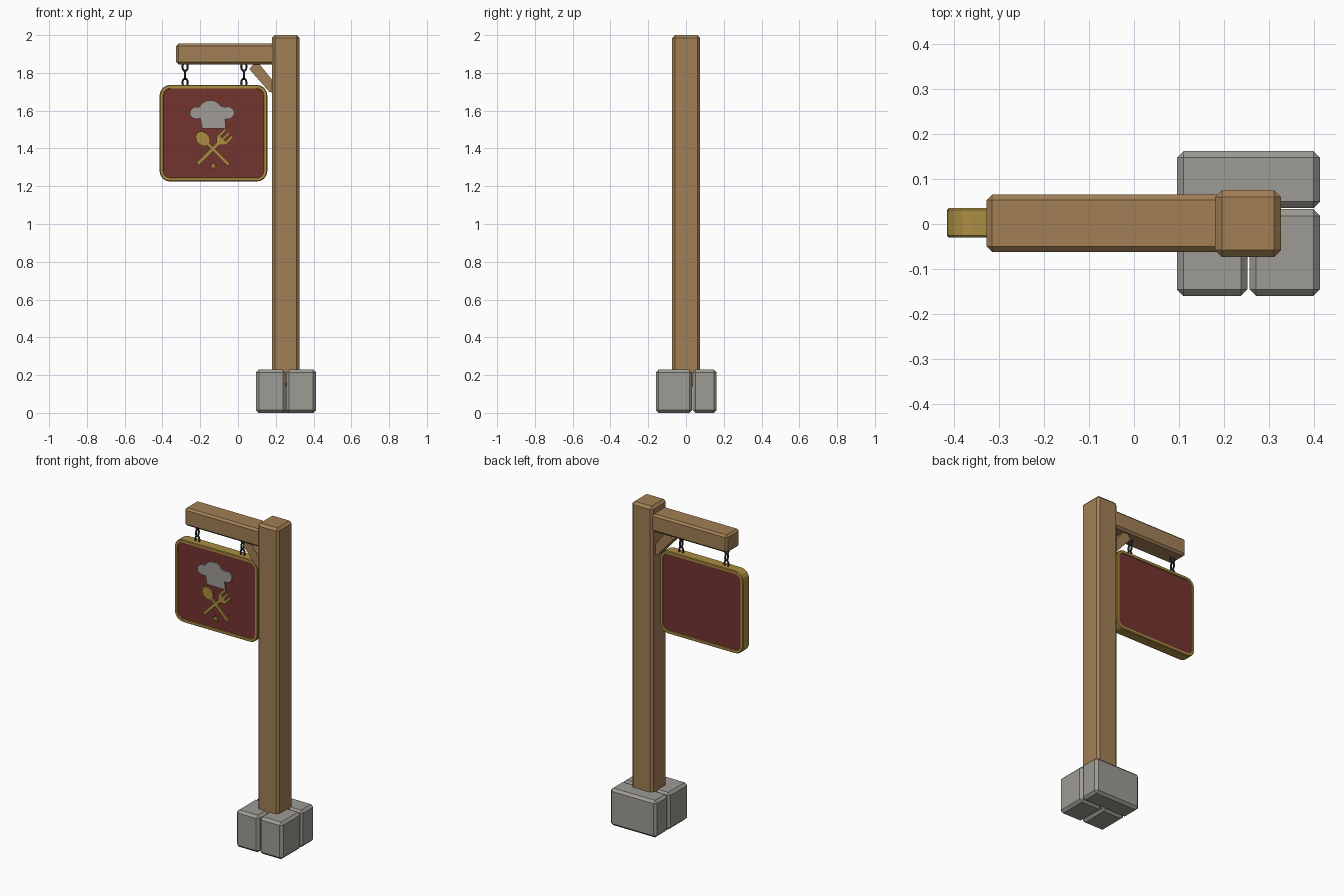
import bpy, bmesh
from math import sin, cos, pi, radians
from mathutils import Vector, Matrix

cube = bpy.data.objects.get("Cube")
if cube:
    bpy.data.objects.remove(cube, do_unlink=True)


def material(name, color):
    m = bpy.data.materials.new(name)
    m.use_nodes = True
    m.diffuse_color = (*color, 1)
    bsdf = next(n for n in m.node_tree.nodes if n.type == 'BSDF_PRINCIPLED')
    bsdf.inputs["Base Color"].default_value = (*color, 1)
    return m


wood = material("warm wood", (0.36, 0.215, 0.092))
stone = material("grey stone", (0.34, 0.33, 0.295))
gold = material("old gold", (0.41, 0.27, 0.055))
red = material("deep red", (0.175, 0.033, 0.028))
iron = material("dark iron", (0.035, 0.035, 0.035))
white = material("hat grey", (0.35, 0.335, 0.31))


def finish(bm, name, *mats):
    bmesh.ops.recalc_face_normals(bm, faces=bm.faces)
    mesh = bpy.data.meshes.new(name)
    bm.to_mesh(mesh)
    bm.free()
    for m in mats:
        mesh.materials.append(m)
    obj = bpy.data.objects.new(name, mesh)
    bpy.context.collection.objects.link(obj)
    return obj


def chamfer(bm, width):
    bmesh.ops.bevel(bm, geom=bm.edges[:], offset=width, segments=1,
                    affect='EDGES', profile=0.5)


def box(name, lo, hi, width, mat):
    lo, hi = Vector(lo), Vector(hi)
    bm = bmesh.new()
    bmesh.ops.create_cube(bm, size=1, matrix=Matrix.Translation((lo + hi) / 2)
                          @ Matrix.Diagonal((*(hi - lo), 1)))
    chamfer(bm, width)
    return finish(bm, name, mat)


def prism(bm, outline, y0, y1):
    """Extrude an (x, z) outline from y0 to y1."""
    face = bm.faces.new([bm.verts.new((x, y0, z)) for x, z in outline])
    out = bmesh.ops.extrude_face_region(bm, geom=[face])
    verts = [v for v in out["geom"] if isinstance(v, bmesh.types.BMVert)]
    bmesh.ops.translate(bm, verts=verts, vec=(0, y1 - y0, 0))


def arc(cx, cz, rx, rz, a0, a1, n):
    return [(cx + rx * cos(radians(a0 + (a1 - a0) * i / n)),
             cz + rz * sin(radians(a0 + (a1 - a0) * i / n))) for i in range(n + 1)]


# Stone footing
box("footing_back", (0.095, 0.035, 0), (0.413, 0.162, 0.23), 0.015, stone)
box("footing_front_right", (0.095, -0.16, 0), (0.252, 0.033, 0.23), 0.015, stone)
box("footing_front_left", (0.256, -0.16, 0), (0.413, 0.033, 0.23), 0.015, stone)

# Post, arm and brace
box("post", (0.18, -0.073, 0.14), (0.326, 0.075, 2), 0.015, wood)
box("arm", (-0.327, -0.062, 1.845), (0.2, 0.065, 1.955), 0.012, wood)
bm = bmesh.new()
prism(bm, [(0.06, 1.82), (0.165, 1.7), (0.2, 1.69), (0.2, 1.74),
           (0.11, 1.85), (0.085, 1.85)], -0.04, 0.043)
finish(bm, "brace", wood)

# Sign board: rounded slab with a red panel set into each face
x0, x1, z0, z1, r = -0.415, 0.155, 1.225, 1.736, 0.055
outline = []
for cx, cz, a in ((x1 - r, z1 - r, 0), (x0 + r, z1 - r, 90),
                  (x0 + r, z0 + r, 180), (x1 - r, z0 + r, 270)):
    outline += arc(cx, cz, r, r, a, a + 90, 4)
bm = bmesh.new()
prism(bm, outline, -0.026, 0.031)
bmesh.ops.recalc_face_normals(bm, faces=bm.faces)
for face in [f for f in bm.faces if abs(f.normal.y) > 0.9]:
    bmesh.ops.inset_region(bm, faces=[face], thickness=0.004, depth=0.004)
    bmesh.ops.inset_region(bm, faces=[face], thickness=0.014, depth=0)
    bmesh.ops.inset_region(bm, faces=[face], thickness=0.002, depth=-0.005)
    face.material_index = 1
finish(bm, "sign_board", gold, red)

FRONT, BACK = -0.034, -0.024


def plate(name, outlines, mat, place=Matrix()):
    bm = bmesh.new()
    for o in outlines:
        prism(bm, o, FRONT, BACK)
    bm.transform(place)
    return finish(bm, name, mat)


# Cook's hat: three puffs over a tapering band
hat = [(-0.19, 1.506), (-0.199, 1.558)]
hat += arc(-0.218, 1.588, 0.038, 0.033, 300, 70, 7)
hat += arc(-0.147, 1.608, 0.058, 0.047, 160, 20, 8)
hat += arc(-0.058, 1.588, 0.04, 0.034, 110, -120, 7)
hat += [(-0.068, 1.558), (-0.066, 1.506)]
plate("cook_hat", [hat], white)


def tilt(x, z, degrees):
    return Matrix.Translation((x, 0, z)) @ Matrix.Rotation(radians(degrees), 4, 'Y')


# Crossed spoon and fork, drawn upright and then tilted
spoon = arc(0, 0.075, 0.034, 0.043, -75, 255, 14)
spoon += [(-0.009, -0.12), (0.009, -0.12)]
plate("spoon", [spoon], gold, tilt(-0.133, 1.398, -45))
fork = [(-0.009, -0.12), (0.009, -0.12), (0.009, 0.03), (0.033, 0.055),
        (0.033, 0.115), (0.019, 0.115), (0.019, 0.07), (0.007, 0.07),
        (0.007, 0.115)]
fork += [(-x, z) for x, z in reversed(fork[2:])]
plate("fork", [fork], gold, tilt(-0.128, 1.402, 45))

# Small star
star = []
for i in range(10):
    radius = 0.022 if i % 2 == 0 else 0.0095
    a = pi / 2 + i * pi / 5
    star.append((-0.131 + radius * cos(a), 1.308 + radius * sin(a)))
plate("star", [star], gold)


# Chains of oval links, alternate links turned a quarter
def chain(name, x):
    bm = bmesh.new()
    for k, z in enumerate((1.833, 1.79, 1.747)):
        turn = Matrix.Translation((x, 0.002, z)) @ Matrix.Rotation(k * pi / 2, 4, 'Z')
        rings = []
        for i in range(12):
            a = 2 * pi * i / 12
            centre = Vector((0.014 * cos(a), 0, 0.023 * sin(a)))
            out = Vector((cos(a), 0, sin(a)))
            ring = []
            for j in range(6):
                b = 2 * pi * j / 6
                p = centre + 0.0055 * (out * cos(b) + Vector((0, sin(b), 0)))
                ring.append(bm.verts.new(turn @ p))
            rings.append(ring)
        for i in range(12):
            here, there = rings[i], rings[(i + 1) % 12]
            for j in range(6):
                n = (j + 1) % 6
                bm.faces.new((here[j], here[n], there[n], there[j]))
    return finish(bm, name, iron)


chain("chain_right", -0.28)
chain("chain_left", 0.031)
